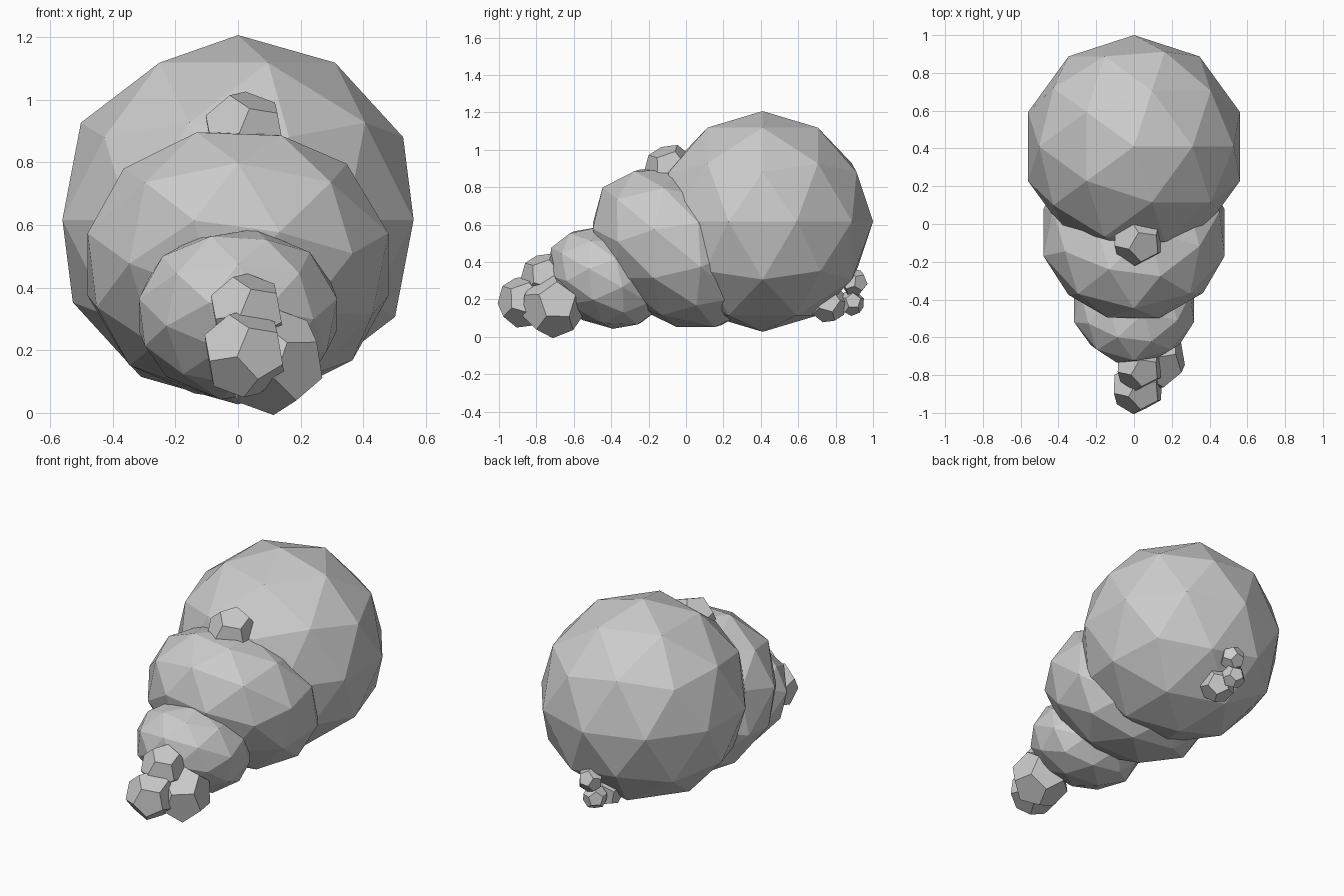
import bpy, bmesh, math
from mathutils import Matrix, Euler, Vector

if "Cube" in bpy.data.objects:
    bpy.data.objects.remove(bpy.data.objects["Cube"])


def add_mesh(name, bm, loc, rot, scale):
    mesh = bpy.data.meshes.new(name)
    bm.to_mesh(mesh)
    bm.free()
    obj = bpy.data.objects.new(name, mesh)
    bpy.context.collection.objects.link(obj)
    obj.location = loc
    obj.rotation_euler = [math.radians(a) for a in rot]
    obj.scale = scale
    return obj


def ball(name, loc, scale, tilt=0):
    """Flat-faced 80-triangle ball, optionally squashed and tilted about x."""
    bm = bmesh.new()
    bmesh.ops.create_icosphere(bm, subdivisions=2, radius=1)
    return add_mesh(name, bm, loc, (tilt, 0, 0), scale)


def nugget(name, loc, r, rot):
    """Twelve-sided lump: the hull of an icosahedron's face centres."""
    ico = bmesh.new()
    bmesh.ops.create_icosphere(ico, subdivisions=1, radius=1)
    points = [f.calc_center_median().normalized() for f in ico.faces]
    ico.free()
    bm = bmesh.new()
    for p in points:
        bm.verts.new(p)
    bmesh.ops.convex_hull(bm, input=bm.verts[:])
    bmesh.ops.dissolve_limit(bm, angle_limit=math.radians(5),
                             verts=bm.verts[:], edges=bm.edges[:])
    bmesh.ops.recalc_face_normals(bm, faces=bm.faces[:])
    return add_mesh(name, bm, loc, rot, (r, r, r))


# Three main body masses, shrinking towards the front
ball("rear_mass", (0, 0.41, 0.617), (0.59, 0.59, 0.59))
ball("middle_mass", (0, -0.045, 0.474), (0.505, 0.516, 0.39), -39)
ball("front_mass", (0, -0.43, 0.315), (0.333, 0.333, 0.257), -29)

# Lump on the back
nugget("back_lump", (0.022, -0.085, 0.89), 0.142, (20, 15, 10))

# Cluster of lumps at the front tip
nugget("tip_lump", (0.02, -0.865, 0.188), 0.144, (20, 15, 10))
nugget("tip_side_lump", (0.11, -0.71, 0.165), 0.172, (35, 10, 25))
nugget("tip_upper_lump", (0.028, -0.755, 0.32), 0.13, (20, 15, 10))

# Small cluster at the rear
nugget("rear_lump", (0.01, 0.76, 0.178), 0.104, (20, 15, 10))
nugget("rear_upper_lump", (0.015, 0.9, 0.29), 0.074, (10, 25, 40))
nugget("rear_lower_lump", (-0.005, 0.885, 0.182), 0.07, (35, 10, 25))
